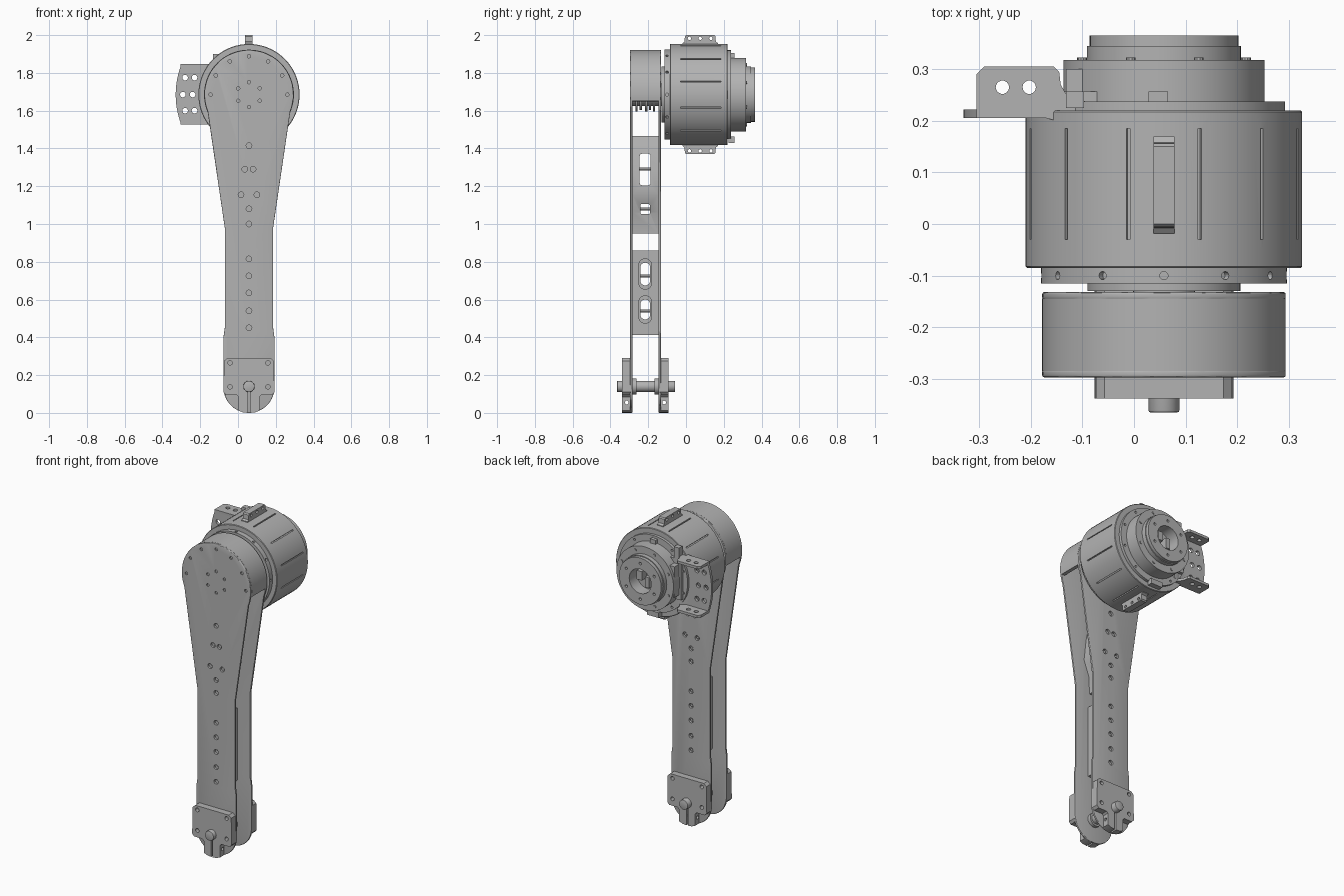
import bpy, bmesh
from math import sin, cos, pi, radians
from mathutils import Matrix, Vector

if "Cube" in bpy.data.objects:
    bpy.data.objects.remove(bpy.data.objects["Cube"])

CX, CZ = 0.058, 1.685      # motor axis
grey = bpy.data.materials.new("metal grey")
grey.use_nodes = True
COL = (0.45, 0.45, 0.45, 1)
grey.diffuse_color = COL
grey.node_tree.nodes["Principled BSDF"].inputs["Base Color"].default_value = COL


def finish(name, bm):
    bmesh.ops.recalc_face_normals(bm, faces=bm.faces)
    me = bpy.data.meshes.new(name)
    bm.to_mesh(me)
    bm.free()
    me.materials.append(grey)
    ob = bpy.data.objects.new(name, me)
    bpy.context.collection.objects.link(ob)
    return ob


def add_prism(bm, pts, axis, lo, hi):
    """Extrude a 2D outline along an axis; pts are the two other coordinates."""
    def place(p):
        v = list(p)
        v.insert("xyz".index(axis), lo)
        return v
    face = bm.faces.new([bm.verts.new(place(p)) for p in pts])
    ext = bmesh.ops.extrude_face_region(bm, geom=[face])["geom"]
    step = Vector([hi - lo if a == axis else 0 for a in "xyz"])
    bmesh.ops.translate(bm, vec=step, verts=[g for g in ext if isinstance(g, bmesh.types.BMVert)])


def arc(cx, cy, r, a0, a1, n):
    return [(cx + r * cos(radians(a0 + (a1 - a0) * i / n)),
             cy + r * sin(radians(a0 + (a1 - a0) * i / n))) for i in range(n + 1)]


def circle(cx, cy, r, n=20):
    return arc(cx, cy, r, 0, 360 - 360 / n, n - 1)


def rect(x0, x1, y0, y1):
    return [(x0, y0), (x1, y0), (x1, y1), (x0, y1)]


def rounded(x0, x1, y0, y1, r, n=5):
    return (arc(x1 - r, y1 - r, r, 0, 90, n) + arc(x0 + r, y1 - r, r, 90, 180, n)
            + arc(x0 + r, y0 + r, r, 180, 270, n) + arc(x1 - r, y0 + r, r, 270, 360, n))


def prisms(name, outlines, axis, lo, hi):
    bm = bmesh.new()
    for pts in outlines:
        add_prism(bm, pts, axis, lo, hi)
    return finish(name, bm)


def apply(ob):
    dg = bpy.context.evaluated_depsgraph_get()
    me = bpy.data.meshes.new_from_object(ob.evaluated_get(dg))
    ob.modifiers.clear()
    ob.data = me


def bevel(ob, width, segments=3):
    m = ob.modifiers.new("bevel", "BEVEL")
    m.width, m.segments, m.angle_limit = width, segments, radians(50)
    apply(ob)


def cut(ob, cutter):
    m = ob.modifiers.new("cut", "BOOLEAN")
    m.operation, m.object, m.solver = "DIFFERENCE", cutter, "EXACT"
    apply(ob)
    bpy.data.objects.remove(cutter)


def drill(ob, spots, r, axis, lo, hi):
    cut(ob, prisms("cutter", [circle(a, b, r, 14) for a, b in spots], axis, lo, hi))


def ring(n, r, start=0, step=None):
    step = step or 360 / n
    return [(CX + r * cos(radians(start + step * i)), CZ + r * sin(radians(start + step * i)))
            for i in range(n)]


# Motor housing: one turned profile (radius, depth) about the y axis
profile = [(0, -.13), (.148, -.13), (.148, -.115), (.238, -.115), (.238, -.085), (.265, -.085),
           (.268, -.082), (.268, .217), (.265, .22), (.235, .22), (.235, .237), (.195, .237),
           (.195, .318), (.149, .318), (.149, .345), (.144, .345), (.144, .365), (.075, .365),
           (.075, .29), (0, .29)]
bm = bmesh.new()
verts = [bm.verts.new((CX + r, y, CZ)) for r, y in profile]
edges = [bm.edges.new(e) for e in zip(verts, verts[1:])]
bmesh.ops.spin(bm, geom=verts + edges, cent=(CX, 0, CZ), axis=(0, 1, 0), angle=2 * pi, steps=72)
bmesh.ops.remove_doubles(bm, verts=bm.verts, dist=1e-4)
motor = finish("motor_housing", bm)

# Cooling slots and radial screw holes around the housing
bm = bmesh.new()
for i in range(12):
    for turn, reach, size in ((15, .268, (.007, .215, .02)), (0, .238, None)):
        m = (Matrix.Translation((CX, 0, CZ)) @ Matrix.Rotation(radians(30 * i + turn), 4, "Y")
             @ Matrix.Translation((0, .0775 if size else -.1, reach)))
        if size:
            bmesh.ops.create_cube(bm, size=1, matrix=m @ Matrix.Diagonal((*size, 1)))
        else:
            bmesh.ops.create_cone(bm, cap_ends=True, segments=12, radius1=.008, radius2=.008,
                                  depth=.03, matrix=m)
cut(motor, finish("cutter", bm))
drill(motor, ring(6, .11, 30), .008, "y", .35, .4)
drill(motor, ring(10, .217, 18), .007, "y", .225, .26)
prisms("rear_flange_bolts", [circle(*p, .009, 10) for p in ring(8, .172, 22)], "y", .31, .323)
prisms("rear_socket_pins", [rect(CX - .04, CX - .012, CZ - .045, CZ + .02),
                            rect(CX + .01, CX + .045, CZ - .01, CZ + .045)], "y", .28, .335)
prisms("rear_clips", [rect(CX - .19, CX - .155, 1.83, 1.9), rect(CX - .05, CX + .03, 1.43, 1.462),
                      rect(CX - .03, CX + .008, 1.88, 1.905)], "y", .225, .257)
prisms("cable_connector", [rect(-.132, -.06, 1.72, 1.8), rect(-.132, -.06, 1.61, 1.69)],
       "y", .235, .30)
prisms("connector_board", [rect(-.145, -.05, 1.58, 1.83)], "y", .23, .257)

# Lugs above and below the housing
for name, s in (("top_lug", 1), ("bottom_lug", -1)):
    z = lambda h: CZ + s * h
    lug = prisms(name, [[(-.018, z(.255)), (-.018, z(.272)), (-.008, z(.28)), (-.006, z(.308)),
                         (0, z(.315)), (.15, z(.315)), (.156, z(.308)), (.158, z(.28)),
                         (.17, z(.272)), (.17, z(.255))]], "x", CX - .02, CX + .02)
    drill(lug, [(y, z(.298)) for y in (.018, .075, .132)], .009, "x", 0, .2)

# Side bracket with two flanges
plate = prisms("bracket_plate", [arc(.11, CZ, .44, 159, 201, 12) + [(-.2, 1.53), (-.13, 1.57),
               (-.13, 1.80), (-.2, 1.845)]], "y", .205, .222)
drill(plate, [(-.28, 1.775), (-.23, 1.775), (-.292, CZ), (-.24, CZ), (-.28, 1.6), (-.23, 1.6)],
      .015, "y", .1, .3)
flange = [(-.305, .205), (-.305, .29), (-.29, .305), (-.155, .305), (-.145, .295), (-.142, .27),
          (-.125, .24), (-.095, .225), (-.15, .2), (-.17, .205)]
for name, z in (("bracket_top_flange", 1.83), ("bracket_bottom_flange", 1.528)):
    f = prisms(name, [flange], "z", z, z + .016)
    drill(f, [(-.255, .265), (-.203, .265)], .013, "z", z - .1, z + .1)
prisms("bracket_web", [[(-.2, .205), (-.15, .205), (-.095, .222), (-.095, .238), (-.13, .238),
                        (-.16, .222), (-.2, .222)]], "z", 1.54, 1.835)

# Arm side plates: round head, taper, straight shank, round foot
half = (arc(0, CZ, .236, 88, -22, 26) + [(.128, .98), (.128, .45), (.135, .4)]
        + arc(0, .135, .135, 0, -88, 14))
outline = [(CX + w, z) for w, z in half] + [(CX - w, z) for w, z in reversed(half)]
shank_holes = [(CX, z) for z in (.45, .54, .635, .725, .815, 1.0, 1.08, 1.415)]
shank_holes += [(CX + s * w, z) for s in (-1, 1) for w, z in ((.022, 1.29), (.042, 1.155))]
head_holes = ring(7, .203, 0, 30) + ring(6, .066, 30)
for name, lo, hi in (("front_arm_plate", -.297, -.283), ("rear_arm_plate", -.146, -.132)):
    p = prisms(name, [outline], "y", lo, hi)
    bevel(p, .004)
    drill(p, shank_holes, .015, "y", lo - .1, hi + .1)
    if name.startswith("front"):
        drill(p, head_holes, .009, "y", lo - .1, lo + .008)
prisms("shank_screws", [circle(*h, .009, 6) for h in shank_holes], "y", -.29, -.138)

# Hood around the head, open underneath
prisms("head_hood", [arc(CX, CZ, .236, -8.5, 188.5, 48) + arc(CX, CZ, .215, 189.5, -9.5, 48)],
       "y", -.285, -.144)
prisms("drive_hub", [circle(CX, CZ, .06, 32)], "y", -.285, -.12)
for i, y in enumerate((-.262, -.24, -.21, -.19, -.17)):
    prisms("drive_coil", [circle(CX, CZ - .02, .07 - .008 * (i % 2), 24)], "y", y - .006, y + .006)

# Spacers between the plates, with windows through them
half = [(.015, 1.465), (.035, 1.40), (.055, 1.29), (.07, 1.155), (.035, 1.06), (.03, .95)]
upper = prisms("upper_spacer", [[(CX + w, z) for w, z in half]
                                + [(CX - w, z) for w, z in reversed(half)]], "y", -.284, -.145)
cut(upper, prisms("cutter", [rounded(-.245, -.188, 1.205, 1.372, .012),
                             rounded(-.242, -.19, 1.052, 1.106, .01)], "x", -.2, .3))
lower = prisms("lower_spacer", [rect(CX - .04, CX + .04, .413, .86)], "y", -.284, -.145)
slots = ((.675, .795), (.495, .6))
cut(lower, prisms("cutter", [rounded(-.242, -.19, a, b, .025) for a, b in slots], "x", -.2, .3))
for lo, hi in ((-.1, CX - .028), (CX + .028, .3)):
    cut(lower, prisms("cutter", [rounded(-.25, -.182, a - .02, b + .02, .033) for a, b in slots],
                      "x", lo, hi))

# Foot clamps with split tabs, and the pin through them
clamp = [(-.115, .29), (-.132, .275), (-.135, .11), (-.122, .095), (-.065, .095), (-.055, .085),
         (-.055, .012), (-.03, .002), (-.005, 0), (-.005, .13)]
shape = [(CX + x, z) for x, z in clamp] + [(CX - x, z) for x, z in reversed(clamp)]
for name, lo, hi in (("front_clamp", -.338, -.29), ("rear_clamp", -.139, -.093)):
    c = prisms(name, [shape], "y", lo, hi)
    drill(c, [(CX + x, z) for x in (-.1, .1) for z in (.138, .265)], .012, "y", lo - .1, hi + .1)
    drill(c, [((lo + hi) / 2, .055)], .01, "x", -.3, .3)
pin = prisms("foot_pin", [circle(CX, .14, .03, 32)], "y", -.365, -.057)
bevel(pin, .004, 2)
for name, lo, hi in (("front_pin_collar", -.286, -.262), ("rear_pin_collar", -.167, -.143)):
    prisms(name, [circle(CX, .14, .042, 32)], "y", lo, hi)

# Smooth round surfaces, keep machined edges sharp
for ob in bpy.context.scene.objects:
    ob.select_set(ob.type == "MESH")
    if ob.type == "MESH":
        bpy.context.view_layer.objects.active = ob
bpy.ops.object.shade_smooth_by_angle(angle=radians(30))
